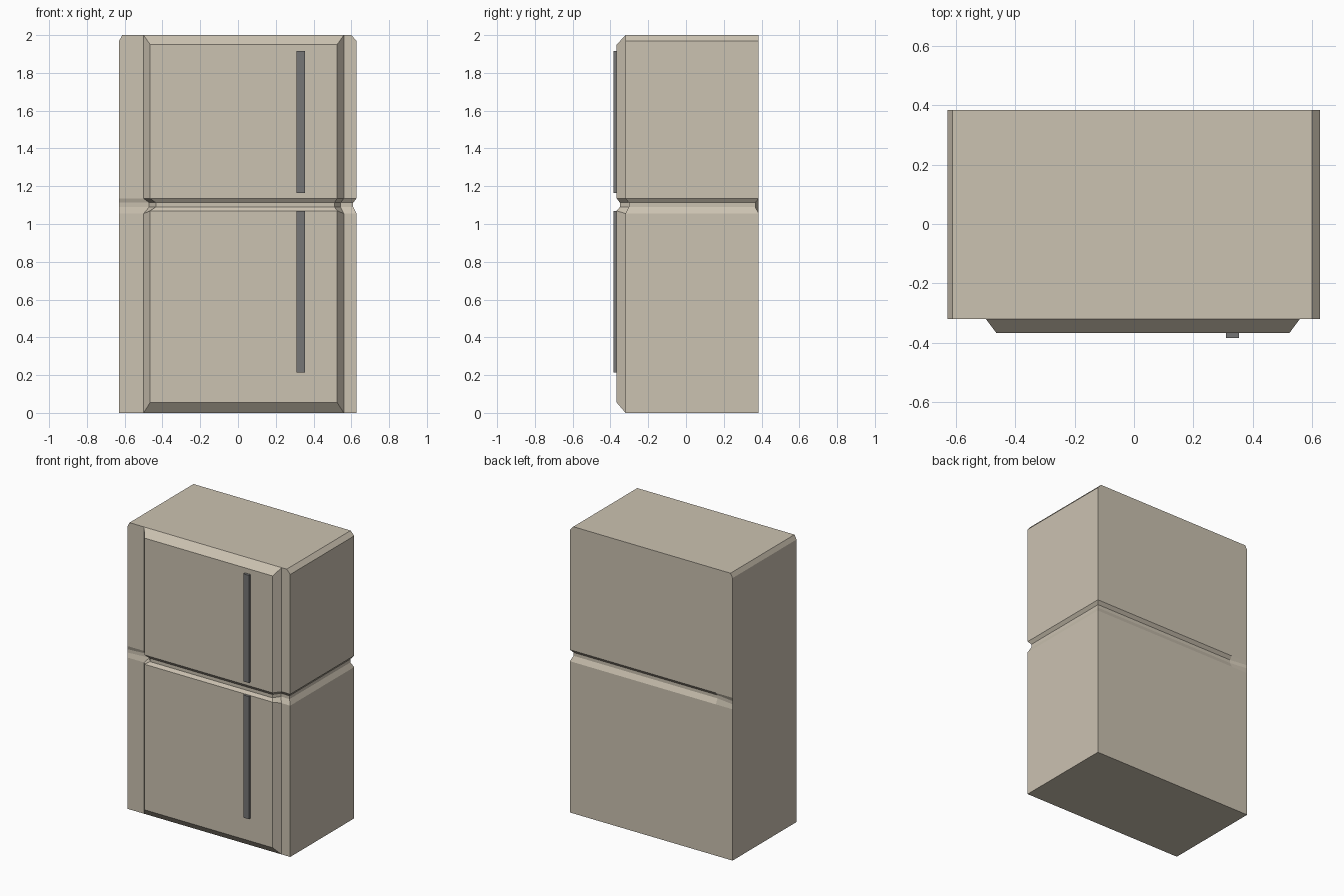
import bpy, bmesh

if "Cube" in bpy.data.objects:
    bpy.data.objects.remove(bpy.data.objects["Cube"])


def material(name, rgb):
    m = bpy.data.materials.new(name)
    m.diffuse_color = (*rgb, 1)
    m.use_nodes = True
    m.node_tree.nodes["Principled BSDF"].inputs["Base Color"].default_value = m.diffuse_color
    return m


def finish(bm, name, mat):
    bmesh.ops.recalc_face_normals(bm, faces=bm.faces)
    me = bpy.data.meshes.new(name)
    bm.to_mesh(me)
    bm.free()
    me.materials.append(mat)
    ob = bpy.data.objects.new(name, me)
    bpy.context.collection.objects.link(ob)
    return ob


cream = material("cream_enamel", (0.60, 0.54, 0.44))
dark = material("dark_metal", (0.18, 0.18, 0.18))

BACK, BASE, FRONT = 0.385, -0.32, -0.367


def outline(z, door=1.0, chamfer=0.0, door_z=None):
    """Plan section: cabinet box plus the raised door panel on the front."""
    left, right = -0.629 + 0.016 * chamfer, 0.627 - 0.027 * chamfer
    y = BASE + (FRONT - BASE) * door
    dz = z if door_z is None else door_z
    return [(left, BASE, z), (-0.5, BASE, z),
            (-0.5 + 0.035 * door, y, dz), (0.56 - 0.035 * door, y, dz),
            (0.56, BASE, z), (right, BASE, z),
            (right, BACK, z), (-0.5, BACK, z), (left, BACK, z)]


def groove(z):
    """Inset section between the doors, running out to nothing at the left side."""
    return [(-0.629, BASE, z), (-0.47, -0.303, z),
            (-0.435, -0.35, z), (0.51, -0.35, z),
            (0.543, -0.303, z), (0.61, -0.303, z),
            (0.61, 0.367, z), (-0.5, 0.367, z), (-0.629, BACK, z)]


# Cabinet: loft of sections from the floor to the top
sections = [outline(0, door=0), outline(0.055),
            outline(1.055, door_z=1.07), groove(1.09), groove(1.113), outline(1.135),
            outline(1.95), outline(1.97, door=0.6), outline(2.0, door=0, chamfer=1)]
bm = bmesh.new()
rings = [[bm.verts.new(p) for p in s] for s in sections]
for a, b in zip(rings, rings[1:]):
    for i in range(len(a)):
        j = (i + 1) % len(a)
        bm.faces.new((a[i], a[j], b[j], b[i]))
bm.faces.new(rings[0][::-1])
bm.faces.new(rings[-1])
bmesh.ops.remove_doubles(bm, verts=bm.verts, dist=0.0005)
finish(bm, "fridge_cabinet", cream)

# Door handles: slim upright bars
for name, z0, z1 in (("upper_handle", 1.165, 1.915), ("lower_handle", 0.215, 1.07)):
    bm = bmesh.new()
    bmesh.ops.create_cube(bm, size=1)
    for v in bm.verts:
        v.co.x = 0.332 + v.co.x * 0.043
        v.co.y = -0.375 + v.co.y * 0.02
        v.co.z = (z0 + z1) / 2 + v.co.z * (z1 - z0)
    finish(bm, name, dark)
